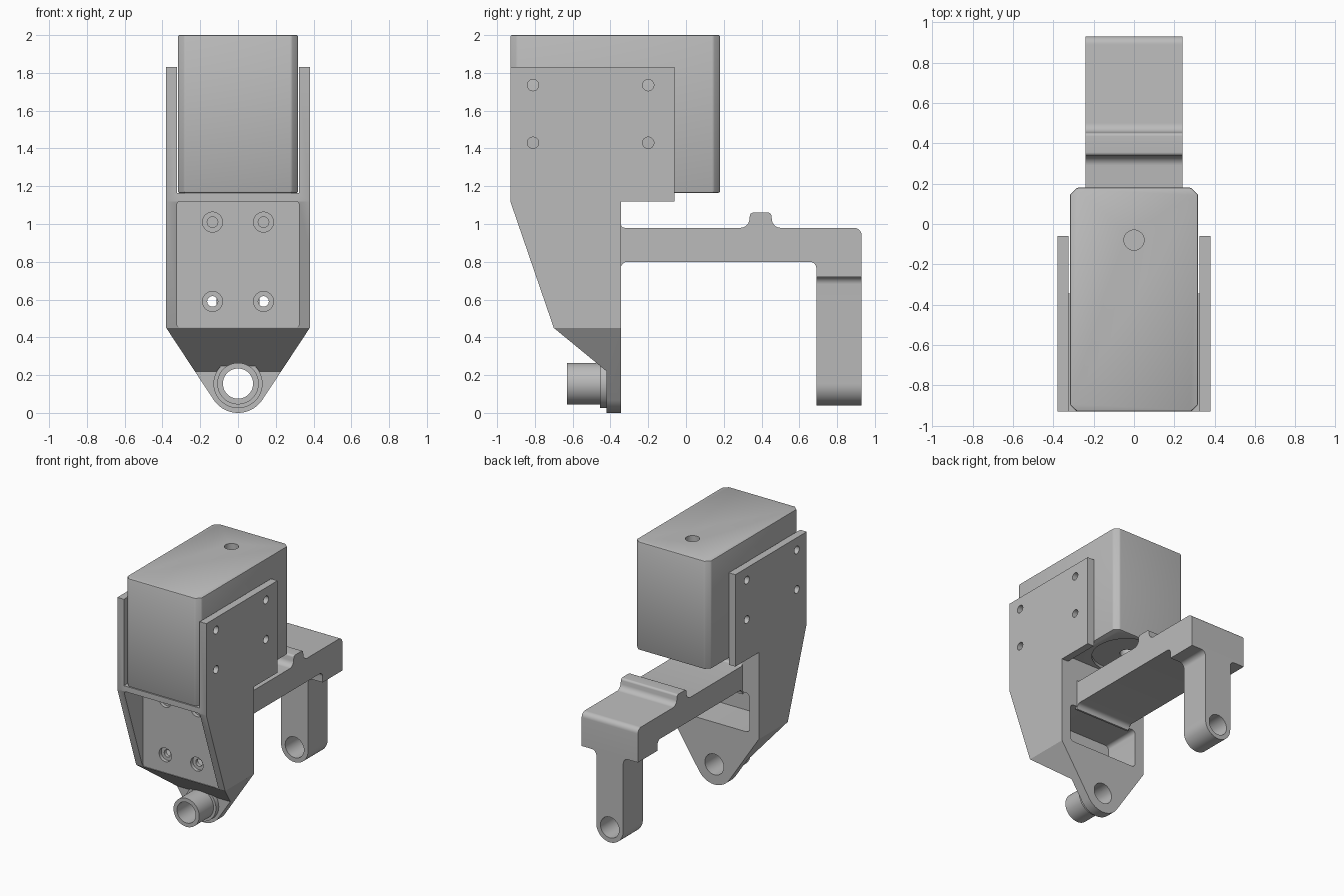
import bpy, bmesh
from math import sin, cos, pi, radians
from mathutils import Vector

old = bpy.data.objects.get("Cube")
if old:
    bpy.data.objects.remove(old, do_unlink=True)

grey = bpy.data.materials.new("plain grey")
grey.use_nodes = True
COLOUR = (0.5, 0.5, 0.5, 1)
grey.diffuse_color = COLOUR
grey.node_tree.nodes["Principled BSDF"].inputs["Base Color"].default_value = COLOUR


def prism(name, points, axis, lo, hi):
    """Extrude a 2D outline along an axis: x takes (y, z), y takes (x, z), z takes (x, y)."""
    place = {"x": lambda p, d: (d, p[0], p[1]),
             "y": lambda p, d: (p[0], d, p[1]),
             "z": lambda p, d: (p[0], p[1], d)}[axis]
    bm = bmesh.new()
    a = [bm.verts.new(place(p, lo)) for p in points]
    b = [bm.verts.new(place(p, hi)) for p in points]
    bm.faces.new(a)
    bm.faces.new(b)
    for i in range(len(a)):
        j = (i + 1) % len(a)
        bm.faces.new((a[i], a[j], b[j], b[i]))
    bmesh.ops.recalc_face_normals(bm, faces=bm.faces)
    mesh = bpy.data.meshes.new(name)
    bm.to_mesh(mesh)
    bm.free()
    mesh.materials.append(grey)
    ob = bpy.data.objects.new(name, mesh)
    bpy.context.collection.objects.link(ob)
    return ob


def arc(cx, cy, r, start=0, end=360, n=40):
    full = abs(end - start) == 360
    steps = n if full else n + 1
    return [(cx + r * cos(radians(start + (end - start) * i / n)),
             cy + r * sin(radians(start + (end - start) * i / n))) for i in range(steps)]


def rect(x0, y0, x1, y1, r=0):
    return rounded([(x0, y0, r), (x1, y0, r), (x1, y1, r), (x0, y1, r)])


def rounded(corners, n=8):
    """Outline with corners (a, b, radius), each eased by a short curve."""
    out = []
    for i, (a, b, r) in enumerate(corners):
        p = Vector((a, b))
        if not r:
            out.append((a, b))
            continue
        u = p + (Vector(corners[i - 1][:2]) - p).normalized() * r
        v = p + (Vector(corners[(i + 1) % len(corners)][:2]) - p).normalized() * r
        c = u + v - p
        for k in range(n + 1):
            t = k / n * pi / 2
            out.append(tuple(c + (u - c) * cos(t) + (v - c) * sin(t)))
    return out


def boolean(ob, tool, operation="DIFFERENCE"):
    mod = ob.modifiers.new("cut", "BOOLEAN")
    mod.operation, mod.object, mod.solver = operation, tool, "EXACT"
    bpy.context.view_layer.objects.active = ob
    bpy.ops.object.modifier_apply(modifier=mod.name)
    bpy.data.objects.remove(tool, do_unlink=True)


def cut(ob, points, axis, lo, hi):
    boolean(ob, prism("cutter", points, axis, lo, hi))


PIVOT = 0.155   # height of the shared pivot axis

# Bracket: side outline trimmed by the tapering front outline
bracket = prism("bracket", [(-0.93, 1.83), (-0.06, 1.83), (-0.06, 1.12), (-0.345, 1.12),
                            (-0.345, -0.1), (-0.42, -0.1), (-0.42, 0.22), (-0.70, 0.45),
                            (-0.93, 1.12)], "x", -0.38, 0.38)
front = [(0.38, 2.1), (-0.38, 2.1), (-0.38, 0.45)] + \
    arc(0, PIVOT, 0.155, 214, 326, 24) + [(0.38, 0.45)]
boolean(bracket, prism("outline", front, "y", -1.2, 0.2), "INTERSECT")

# Slot for the box, open back of the floor, front recess and rear window
cut(bracket, rect(-0.324, 1.163, 0.324, 2.2), "y", -1.2, 0.3)
cut(bracket, rect(-0.324, 1.0, 0.324, 1.3), "y", -0.345, 0.3)
cut(bracket, rect(-0.324, 0.452, 0.324, 1.12, 0.02), "y", -1.2, -0.695)
cut(bracket, rect(-0.30, 0.48, 0.30, 0.78, 0.03), "y", -0.64, -0.2)

# Mounting holes
for x in (-0.135, 0.135):
    for z in (0.59, 1.01):
        cut(bracket, arc(x, z, 0.053), "y", -0.8, -0.668)
        cut(bracket, arc(x, z, 0.028), "y", -0.68, -0.60)
for y in (-0.81, -0.2):
    for z in (1.43, 1.735):
        cut(bracket, arc(y, z, 0.03, n=24), "x", -0.5, 0.5)
cut(bracket, arc(0, PIVOT, 0.08), "y", -0.8, -0.2)

# Front pivot tube with a collar at its root
tube = prism("pivot_tube", arc(0, PIVOT, 0.11), "y", -0.63, -0.415)
collar = prism("pivot_collar", arc(0, PIVOT, 0.13), "y", -0.455, -0.415)
for part in (tube, collar):
    cut(part, arc(0, PIVOT, 0.08), "y", -0.8, -0.2)

# Housing box with chamfered edges, a top hole and a round recess below
c = 0.035
W, F, B = 0.318, -0.93, 0.18
housing = prism("housing", [(-W + c, F), (W - c, F), (W, F + c), (W, B - c),
                            (W - c, B), (-W + c, B), (-W, B - c), (-W, F + c)],
                "z", 1.165, 2.0)
bevel = housing.modifiers.new("bevel", "BEVEL")
bevel.width, bevel.segments = 0.008, 2
bpy.context.view_layer.objects.active = housing
bpy.ops.object.modifier_apply(modifier=bevel.name)
cut(housing, arc(0, -0.08, 0.05), "z", 1.85, 2.2)
cut(housing, arc(0, -0.08, 0.25), "z", 1.0, 1.19)
cut(housing, arc(0, -0.08, 0.05), "z", 1.0, 1.3)

# Rear arm with raised ridge, filleted at its root
arm = prism("arm", rounded([
    (-0.36, 0.76, 0), (-0.345, 0.76, 0), (-0.345, 0.80, 0.035), (0.69, 0.80, 0.035),
    (0.69, 0.72, 0), (0.93, 0.72, 0), (0.93, 0.98, 0.04), (0.46, 0.98, 0.04),
    (0.45, 1.06, 0.015), (0.34, 1.06, 0.015), (0.33, 0.98, 0.04),
    (-0.345, 0.98, 0.02), (-0.345, 1.0, 0), (-0.36, 1.0, 0)]), "x", -0.24, 0.24)

# Rear leg, flared at the top and rounded around its pivot hole
L = 0.115
leg_side = [(L + 0.04, 0.72)] + arc(L + 0.04, 0.68, 0.04, 90, 180, 8)
leg = prism("leg", leg_side + arc(0, PIVOT, L, 0, -180, 24) +
            [(-x, z) for x, z in reversed(leg_side)], "y", 0.69, 0.93)
cut(leg, arc(0, PIVOT, 0.08), "y", 0.5, 1.1)

# Smooth the round surfaces, keep hard edges
for ob in (bracket, tube, collar, housing, arm, leg):
    bpy.ops.object.select_all(action="DESELECT")
    ob.select_set(True)
    bpy.context.view_layer.objects.active = ob
    bpy.ops.object.shade_smooth_by_angle(angle=radians(30))
